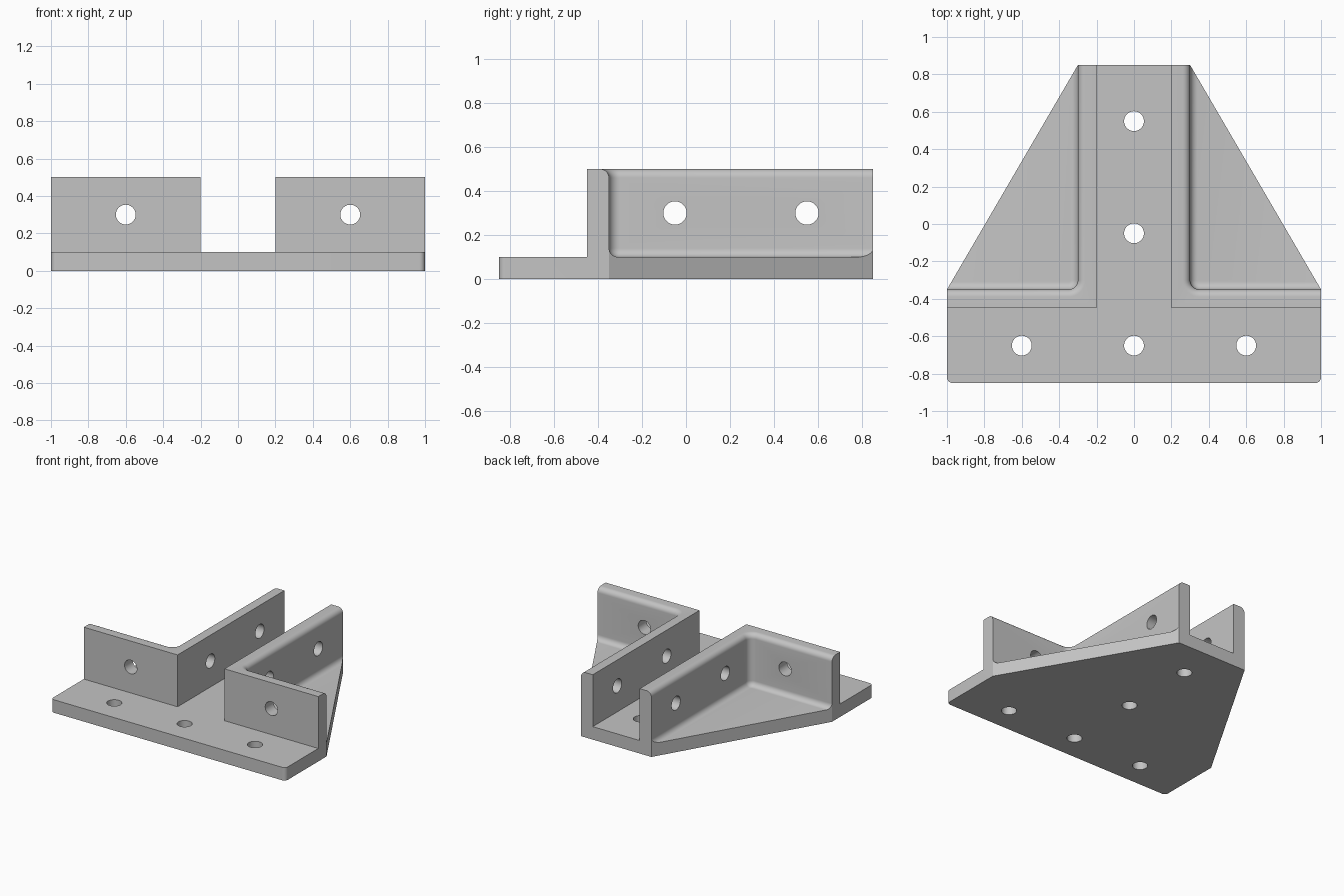
import bpy, bmesh
from math import sin, cos, pi

cube = bpy.data.objects.get("Cube")
if cube:
    bpy.data.objects.remove(cube, do_unlink=True)

FLOOR, TOP = 0.10, 0.50      # plate thickness, wall height
FILLET, CORNER = 0.04, 0.05  # edge rounding, inner corner radius
STEPS = 8


def loft(name, rings):
    """Closed solid through matching rings of points."""
    bm = bmesh.new()
    loops = [[bm.verts.new(p) for p in ring] for ring in rings]
    n = len(loops[0])
    for low, high in zip(loops, loops[1:]):
        for i in range(n):
            j = (i + 1) % n
            bm.faces.new((low[i], low[j], high[j], high[i]))
    bm.faces.new(loops[0][::-1])
    bm.faces.new(loops[-1])
    bmesh.ops.recalc_face_normals(bm, faces=bm.faces)
    mesh = bpy.data.meshes.new(name)
    bm.to_mesh(mesh)
    bm.free()
    obj = bpy.data.objects.new(name, mesh)
    bpy.context.collection.objects.link(obj)
    return obj


def prism(name, outline, z0, z1):
    return loft(name, [[(x, y, z) for x, y in outline] for z in (z0, z1)])


def arc(cx, cy, r, start, end):
    angles = [start + (end - start) * i / STEPS for i in range(STEPS + 1)]
    return [(cx + r * cos(a), cy + r * sin(a)) for a in angles]


def pocket(side):
    """Space behind the walls: filleted floor, flared rounded rim."""
    quarter = [pi / 2 * i / STEPS for i in range(STEPS + 1)]
    levels = [(-FILLET * (1 - sin(a)), FLOOR + FILLET * (1 - cos(a))) for a in quarter]
    levels += [(FILLET * (1 - cos(a)), TOP - FILLET * (1 - sin(a))) for a in quarter]
    levels.append((FILLET, TOP + 0.1))
    rings = []
    for grow, z in levels:
        r = CORNER + grow
        pts = arc(0.3 + CORNER, -0.35 + CORNER, r, pi, 1.5 * pi)
        pts += [(1.3, -0.35 - grow), (1.3, 1.2), (0.3 - grow, 1.2)]
        rings.append([(side * x, y, z) for x, y in pts])
    return loft("pocket_cutter", rings)


def hole(axis, x, y, z, depth):
    rot = {"x": (0, pi / 2, 0), "y": (pi / 2, 0, 0), "z": (0, 0, 0)}[axis]
    bpy.ops.mesh.primitive_cylinder_add(vertices=40, radius=0.053, depth=depth,
                                        location=(x, y, z), rotation=rot)
    obj = bpy.context.object
    obj.name = "hole_cutter"
    return obj


# Solid block with the plate outline and rounded front corners
R = 0.03
outline = arc(-1 + R, -0.85 + R, R, pi, 1.5 * pi) + arc(1 - R, -0.85 + R, R, 1.5 * pi, 2 * pi)
outline += [(1, -0.35), (0.3, 0.85), (-0.3, 0.85), (-1, -0.35)]
bracket = prism("bracket", outline, 0, TOP)

# Front ledge and central channel
half = [(1.3, -1.1), (1.3, -0.45), (0.2, -0.45), (0.2, 1.1)]
channel = half + [(-x, y) for x, y in reversed(half)]
cutters = [prism("channel_cutter", channel, FLOOR, TOP + 0.2)]

# Side pockets and bolt holes
for s in (-1, 1):
    cutters.append(pocket(s))
    cutters.append(hole("y", s * 0.6, -0.4, 0.3, 0.3))
for y in (-0.05, 0.55):
    cutters.append(hole("x", 0, y, 0.3, 1.0))
for x, y in ((-0.6, -0.65), (0, -0.65), (0.6, -0.65), (0, -0.05), (0, 0.55)):
    cutters.append(hole("z", x, y, 0.05, 0.2))

for cutter in cutters:
    cutter.hide_render = True
    mod = bracket.modifiers.new("cut", "BOOLEAN")
    mod.operation = "DIFFERENCE"
    mod.solver = "EXACT"
    mod.object = cutter

# Bake the cuts and drop the cutters
bpy.context.view_layer.update()
graph = bpy.context.evaluated_depsgraph_get()
baked = bpy.data.meshes.new_from_object(bracket.evaluated_get(graph))
bracket.modifiers.clear()
bracket.data = baked
for cutter in cutters:
    bpy.data.objects.remove(cutter, do_unlink=True)

# Plain grey metal
grey = bpy.data.materials.new("grey_metal")
grey.use_nodes = True
colour = (0.55, 0.55, 0.55, 1)
grey.diffuse_color = colour
grey.node_tree.nodes["Principled BSDF"].inputs["Base Color"].default_value = colour
bracket.data.materials.clear()
bracket.data.materials.append(grey)

bpy.ops.object.select_all(action="DESELECT")
bracket.select_set(True)
bpy.context.view_layer.objects.active = bracket
bpy.ops.object.shade_smooth_by_angle(angle=pi / 6)
